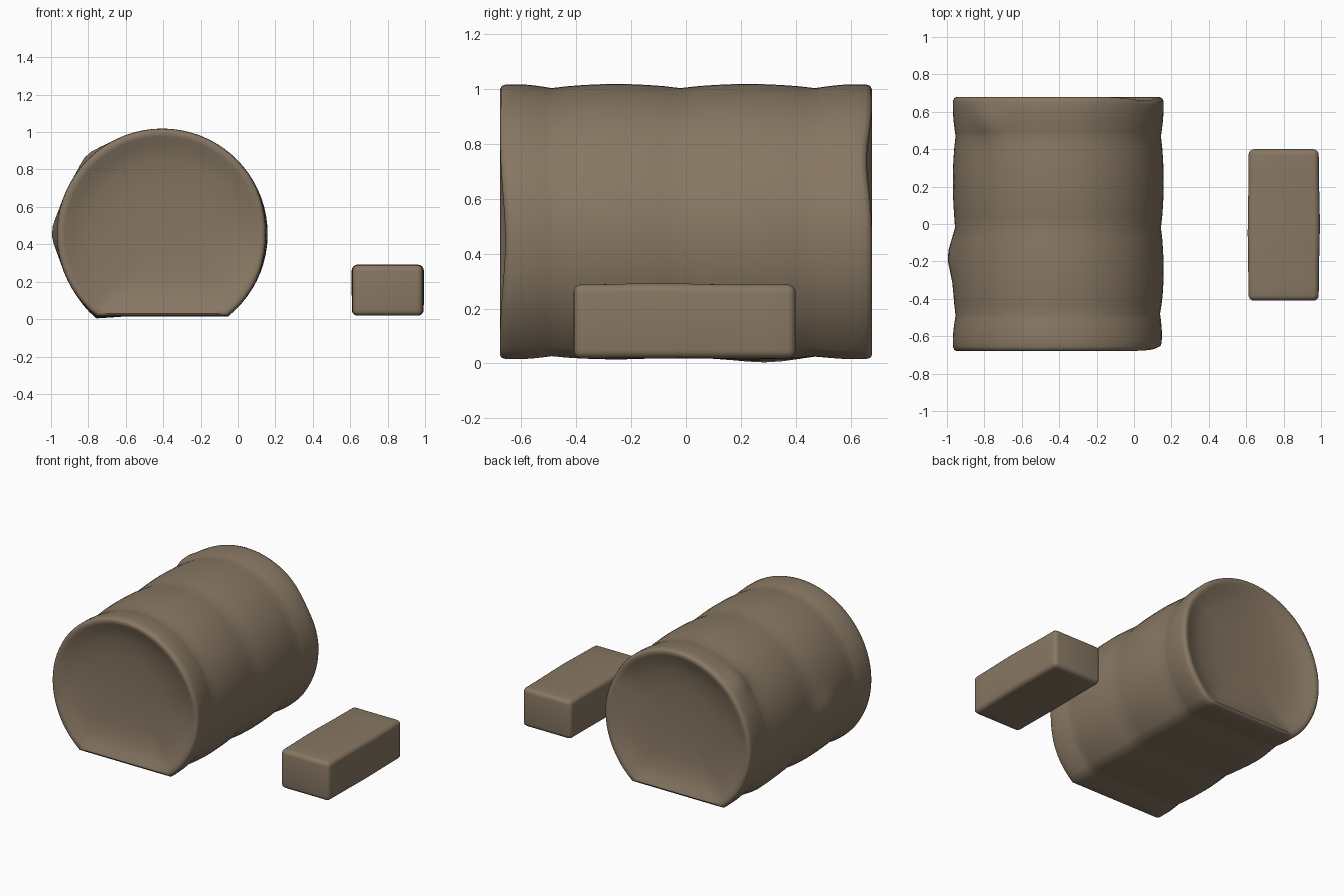
import bpy, bmesh
from math import sin, cos, radians, pi, exp
from mathutils import Vector

cube = bpy.data.objects.get("Cube")
if cube:
    bpy.data.objects.remove(cube, do_unlink=True)

clay = bpy.data.materials.new("dull brown")
clay.use_nodes = True
COLOUR = (0.245, 0.185, 0.125, 1)
clay.diffuse_color = COLOUR
clay.node_tree.nodes["Principled BSDF"].inputs["Base Color"].default_value = COLOUR


def finish(name, bm, angle):
    bmesh.ops.recalc_face_normals(bm, faces=bm.faces)
    mesh = bpy.data.meshes.new(name)
    bm.to_mesh(mesh)
    bm.free()
    mesh.materials.append(clay)
    ob = bpy.data.objects.new(name, mesh)
    bpy.context.collection.objects.link(ob)
    bpy.ops.object.select_all(action='DESELECT')
    ob.select_set(True)
    bpy.context.view_layer.objects.active = ob
    bpy.ops.object.shade_smooth_by_angle(angle=radians(angle))
    return ob


def push(bm, bumps):
    """Soft dents and lumps: centre, offset, falloff radius."""
    for centre, offset, size in bumps:
        for v in bm.verts:
            d = (v.co - Vector(centre)).length / size
            v.co += Vector(offset) * exp(-d * d)


# Barrel: round section with a flat underside, swept along y
CX, CZ, R = -0.405, 0.455, 0.56
ARC, FLAT = 56, 10
low = radians(-51.3)
section = [(cos(low + (pi - 2 * low) * i / ARC), sin(low + (pi - 2 * low) * i / ARC))
           for i in range(ARC + 1)]
half, base = section[0]
section += [(-half + 2 * half * i / FLAT, base) for i in range(1, FLAT)]

# Dished ends with a rounded rim, listed from centre to rim
end = [(0.61, 0.12), (0.615, 0.28), (0.63, 0.40), (0.652, 0.48),
       (0.672, 0.52), (0.679, 0.543), (0.672, 0.557), (0.655, 0.563)]
# Hoop pinches with gentle swells between them
pinches = [-0.62, -0.49, -0.02, 0.47, 0.62]
body = []
for a, b in zip(pinches, pinches[1:]):
    outer = b - a < 0.2
    for i in range(8):
        t = i / 8
        if outer:
            t = 1 - t if a < 0 else t
            r = 0.549 + 0.014 * sin(t * pi / 2)
        else:
            r = 0.549 + 0.015 * sin(t * pi) ** 0.8
        body.append((a + (b - a) * i / 8, r))
profile = [(-y, r) for y, r in end] + body + [(0.62, 0.563)] + end[::-1]

bm = bmesh.new()
rings = [[bm.verts.new((CX + x * r, y, CZ + z * r)) for x, z in section] for y, r in profile]
n = len(section)
for a, b in zip(rings, rings[1:]):
    for i in range(n):
        j = (i + 1) % n
        bm.faces.new((a[i], a[j], b[j], b[i]))
for ring, y in ((rings[0], -0.608), (rings[-1], 0.608)):
    hub = bm.verts.new((CX, y, CZ))
    for i in range(n):
        bm.faces.new((ring[i], ring[(i + 1) % n], hub))
push(bm, [((-0.97, -0.17, 0.46), (-0.03, 0, 0), 0.10),
          ((-0.77, 0.30, 0.02), (0, 0, -0.012), 0.12),
          ((-0.80, 0.55, 0.88), (-0.02, 0, 0.015), 0.09),
          ((0.15, -0.68, 0.45), (-0.01, 0.02, 0), 0.22),
          ((0.08, 0.68, 0.75), (0, -0.02, 0), 0.16)])
finish("barrel", bm, 50)

# Small loose block with softened, slightly uneven edges
bm = bmesh.new()
bmesh.ops.create_cube(bm, size=1)
for v in bm.verts:
    v.co = Vector((0.80 + v.co.x * 0.375, -0.005 + v.co.y * 0.81, 0.153 + v.co.z * 0.27))
bmesh.ops.bevel(bm, geom=bm.edges[:], offset=0.03, segments=4, profile=0.5, affect='EDGES')
long_edges = [e for e in bm.edges if abs(e.verts[0].co.y - e.verts[1].co.y) > 0.5]
bmesh.ops.subdivide_edges(bm, edges=long_edges, cuts=8, use_grid_fill=True)
push(bm, [((0.80, -0.10, 0.288), (0, 0, 0.007), 0.20),
          ((0.99, 0.0, 0.16), (0.008, 0, 0), 0.20),
          ((0.61, -0.05, 0.16), (-0.006, 0, 0), 0.20)])
finish("block", bm, 50)
